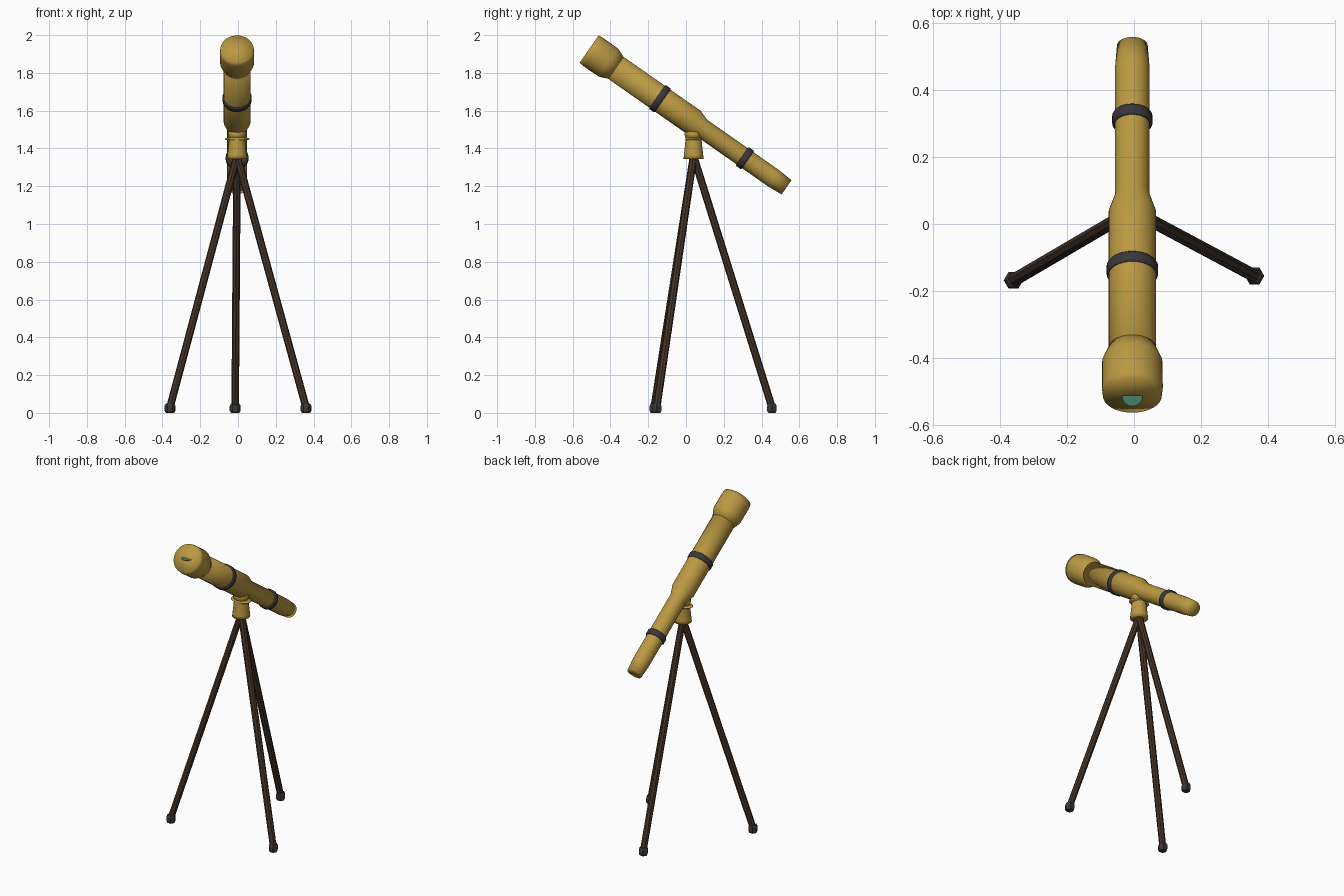
import bpy, bmesh, math
from mathutils import Vector, Matrix

if "Cube" in bpy.data.objects:
    bpy.data.objects.remove(bpy.data.objects["Cube"])


def material(name, rgb):
    m = bpy.data.materials.new(name)
    m.use_nodes = True
    m.diffuse_color = (*rgb, 1)
    m.node_tree.nodes["Principled BSDF"].inputs["Base Color"].default_value = (*rgb, 1)
    return m


brass = material("brass", (0.50, 0.32, 0.055))
wood = material("dark wood", (0.06, 0.036, 0.023))
rubber = material("charcoal", (0.042, 0.038, 0.042))
glass = material("teal glass", (0.06, 0.22, 0.14))


def lathe(name, profile, mat, origin, axis=(0, 0, 1), sides=32, smooth=True):
    """Spin (distance, radius) pairs about an axis, closing both ends."""
    pts = [(profile[0][0], 0)] + list(profile) + [(profile[-1][0], 0)]
    bm = bmesh.new()
    verts = [bm.verts.new((r, 0, t)) for t, r in pts]
    edges = [bm.edges.new(pair) for pair in zip(verts, verts[1:])]
    bmesh.ops.spin(bm, geom=verts + edges, cent=(0, 0, 0), axis=(0, 0, 1),
                   angle=math.tau, steps=sides, use_merge=True)
    bmesh.ops.remove_doubles(bm, verts=bm.verts, dist=1e-5)
    bmesh.ops.recalc_face_normals(bm, faces=bm.faces)
    turn = Vector((0, 0, 1)).rotation_difference(Vector(axis)).to_matrix().to_4x4()
    bm.transform(Matrix.Translation(origin) @ turn)
    for f in bm.faces:
        f.smooth = smooth
    mesh = bpy.data.meshes.new(name)
    bm.to_mesh(mesh)
    bm.free()
    mesh.materials.append(mat)
    ob = bpy.data.objects.new(name, mesh)
    bpy.context.collection.objects.link(ob)
    return ob


# Optical tube, measured along its tilted axis from the front end
CX = -0.005
tilt = math.radians(35)
front = Vector((CX, -0.513, 1.926))
axis = Vector((0, math.cos(tilt), -math.sin(tilt)))

lathe("main_tube", [(0.12, 0.071), (0.67, 0.071), (0.73, 0.052),
                    (1.19, 0.052), (1.276, 0.046)], brass, front, axis)
lathe("front_hood", [(0, 0.088), (0.03, 0.091), (0.125, 0.090), (0.178, 0.069)],
      brass, front, axis)

# Dark grip bands around the tube
for name, t, r in (("front_band", 0.458, 0.077), ("rear_band", 1.007, 0.060)):
    band = [(t - 0.018, r - 0.003), (t - 0.014, r), (t + 0.014, r), (t + 0.018, r - 0.003)]
    lathe(name, band, rubber, front, axis)

# Level glass disc standing out of the front cap
lathe("lens", [(-0.0005, 0.031), (0.0005, 0.031)], glass, front, smooth=False)

# Swivel mount on top of the tripod
hub = Vector((CX, 0.04, 0))
lathe("mount_neck", [(1.345, 0.053), (1.365, 0.051), (1.44, 0.043), (1.46, 0.043)],
      brass, hub)
lathe("mount_cap", [(1.452, 0.036), (1.462, 0.046), (1.485, 0.048), (1.497, 0.040)],
      brass, hub)
flange = lathe("mount_flange", [(1.444, 0.040), (1.45, 0.046), (1.456, 0.040)], brass, hub)
for v in flange.data.vertices:
    v.co.x = CX + (v.co.x - CX) * 1.45

# Tripod legs and feet
apex = Vector((CX, 0.04, 1.36))
for name, x, y in (("right", -0.36, -0.168), ("left", 0.36, -0.155), ("back", -0.015, 0.455)):
    base = Vector((x, y, 0.03))
    d = apex - base
    lathe(name + "_leg", [(0, 0.02), (d.length, 0.02)], wood, base, d.normalized(),
          sides=8, smooth=False)
    lathe(name + "_foot", [(0.005, 0.022), (0.016, 0.029), (0.042, 0.029), (0.056, 0.021)],
          rubber, (x, y, -0.005), sides=6, smooth=False)
